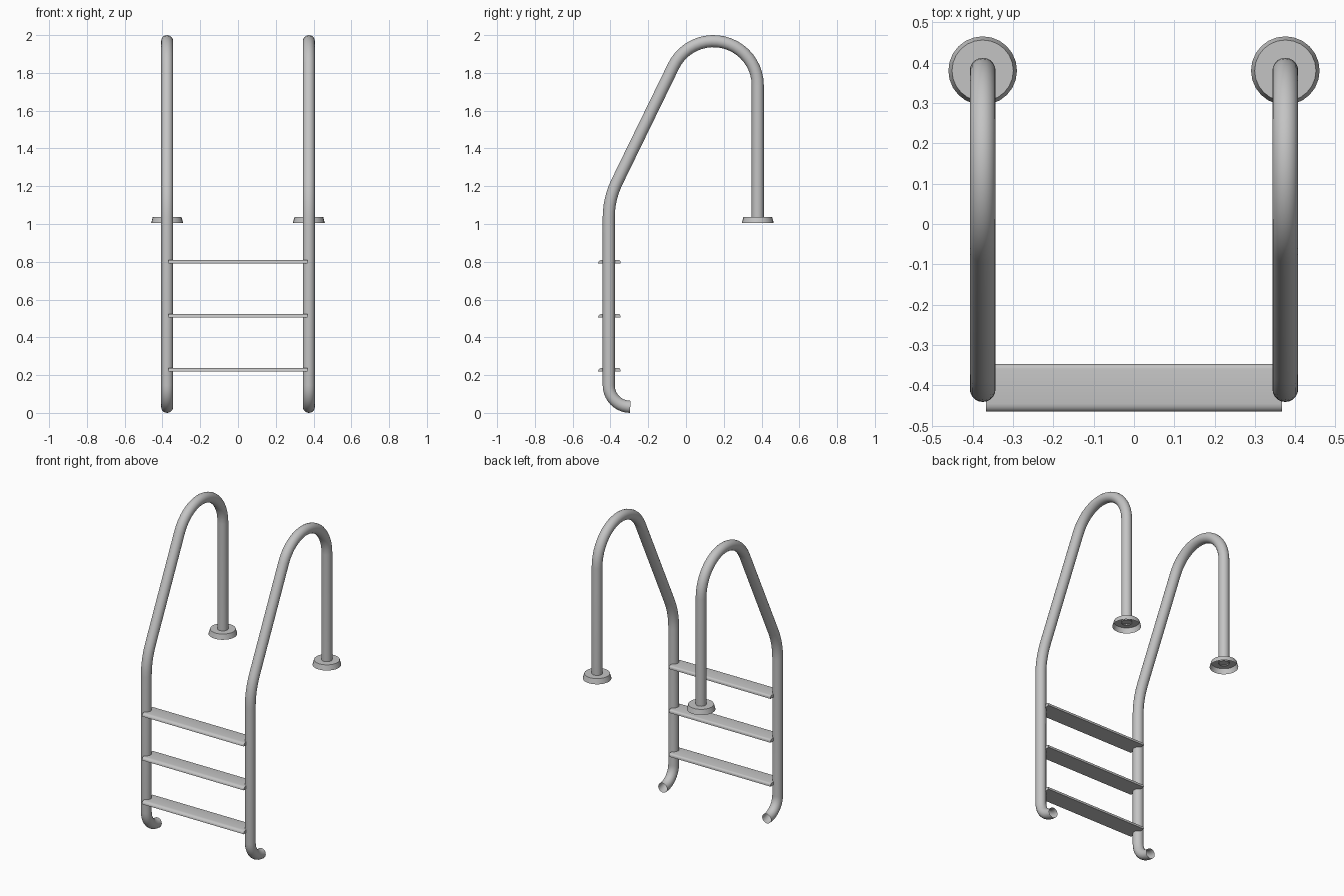
import bpy, bmesh, math
from mathutils import Vector

cube = bpy.data.objects.get("Cube")
if cube:
    bpy.data.objects.remove(cube, do_unlink=True)

steel = bpy.data.materials.new("brushed steel")
steel.use_nodes = True
colour = (0.55, 0.55, 0.55, 1)
steel.diffuse_color = colour
steel.node_tree.nodes["Principled BSDF"].inputs["Base Color"].default_value = colour

RAIL_X = 0.375
PIPE_R = 0.032
FRONT_Y, BACK_Y = -0.409, 0.38


def add_part(name, bm, location, angle=35):
    """Turn a bmesh into a smooth shaded steel object."""
    mesh = bpy.data.meshes.new(name)
    bm.to_mesh(mesh)
    bm.free()
    mesh.materials.append(steel)
    ob = bpy.data.objects.new(name, mesh)
    ob.location = location
    bpy.context.collection.objects.link(ob)
    bpy.ops.object.select_all(action="DESELECT")
    ob.select_set(True)
    bpy.context.view_layer.objects.active = ob
    bpy.ops.object.shade_smooth_by_angle(angle=math.radians(angle))
    return ob


def arc(cy, cz, r, start, end, n):
    """Points of an arc in the side plane, angles in degrees."""
    angles = [math.radians(start + (end - start) * i / n) for i in range(n + 1)]
    return [Vector((0, cy + r * math.cos(a), cz + r * math.sin(a))) for a in angles]


def bridge(bm, a, b):
    n = len(a)
    for i in range(n):
        j = (i + 1) % n
        bm.faces.new((a[i], a[j], b[j], b[i]))


def tube(path, radius, sides):
    """Sweep an open ended round tube along a path in the side plane."""
    bm = bmesh.new()
    across = Vector((1, 0, 0))
    last = None
    for i, p in enumerate(path):
        tangent = (path[min(i + 1, len(path) - 1)] - path[max(i - 1, 0)]).normalized()
        normal = across.cross(tangent)
        ring = []
        for k in range(sides):
            a = math.tau * k / sides
            ring.append(bm.verts.new(p + radius * (across * math.cos(a) + normal * math.sin(a))))
        if last:
            bridge(bm, last, ring)
        last = ring
    bmesh.ops.recalc_face_normals(bm, faces=bm.faces)
    return bm


# Handrail path: foot hook, front upright, slanted run, top hoop, back post
rail_path = arc(-0.295, 0.146, 0.114, 270, 180, 10)
rail_path += arc(FRONT_Y + 0.43, 1.034, 0.43, 180, 154, 6)
rail_path += arc(0.145, 1.733, 0.235, 154, 0, 20)
rail_path.append(Vector((0, BACK_Y, 1.03)))

for side, x in (("left", RAIL_X), ("right", -RAIL_X)):
    add_part(side + "_handrail", tube(rail_path, PIPE_R, 20), (x, 0, 0))

    # Floor flange: tapered cup, open underneath
    bm = bmesh.new()
    rings = [[bm.verts.new((r * math.cos(math.tau * k / 24), r * math.sin(math.tau * k / 24), z))
              for k in range(24)] for r, z in ((0.085, 0), (0.076, 0.033))]
    bridge(bm, rings[0], rings[1])
    bm.faces.new(rings[1])
    add_part(side + "_floor_flange", bm, (x, BACK_Y, 1.004))

# Treads: flat boards with rounded upper edges, wider rounding at the front
half_w, top, bottom = 0.367, 0.01, -0.01
front, back = -0.465, -0.347
profile = [(back, bottom)]
for i in range(5):
    a = math.radians(90 * i / 4)
    profile.append((back - 0.012 + 0.012 * math.cos(a), top - 0.012 + 0.012 * math.sin(a)))
for i in range(6):
    a = math.radians(90 + 90 * i / 5)
    profile.append((front + 0.02 + 0.02 * math.cos(a), top - 0.016 + 0.016 * math.sin(a)))
profile.append((front, bottom))

for name, z in (("lower", 0.228), ("middle", 0.514), ("upper", 0.8)):
    bm = bmesh.new()
    ends = [[bm.verts.new((x, y, h)) for y, h in profile] for x in (-half_w, half_w)]
    bridge(bm, ends[0], ends[1])
    for end in ends:
        bm.faces.new(end)
    bmesh.ops.recalc_face_normals(bm, faces=bm.faces)
    add_part(name + "_tread", bm, (0, 0, z))
